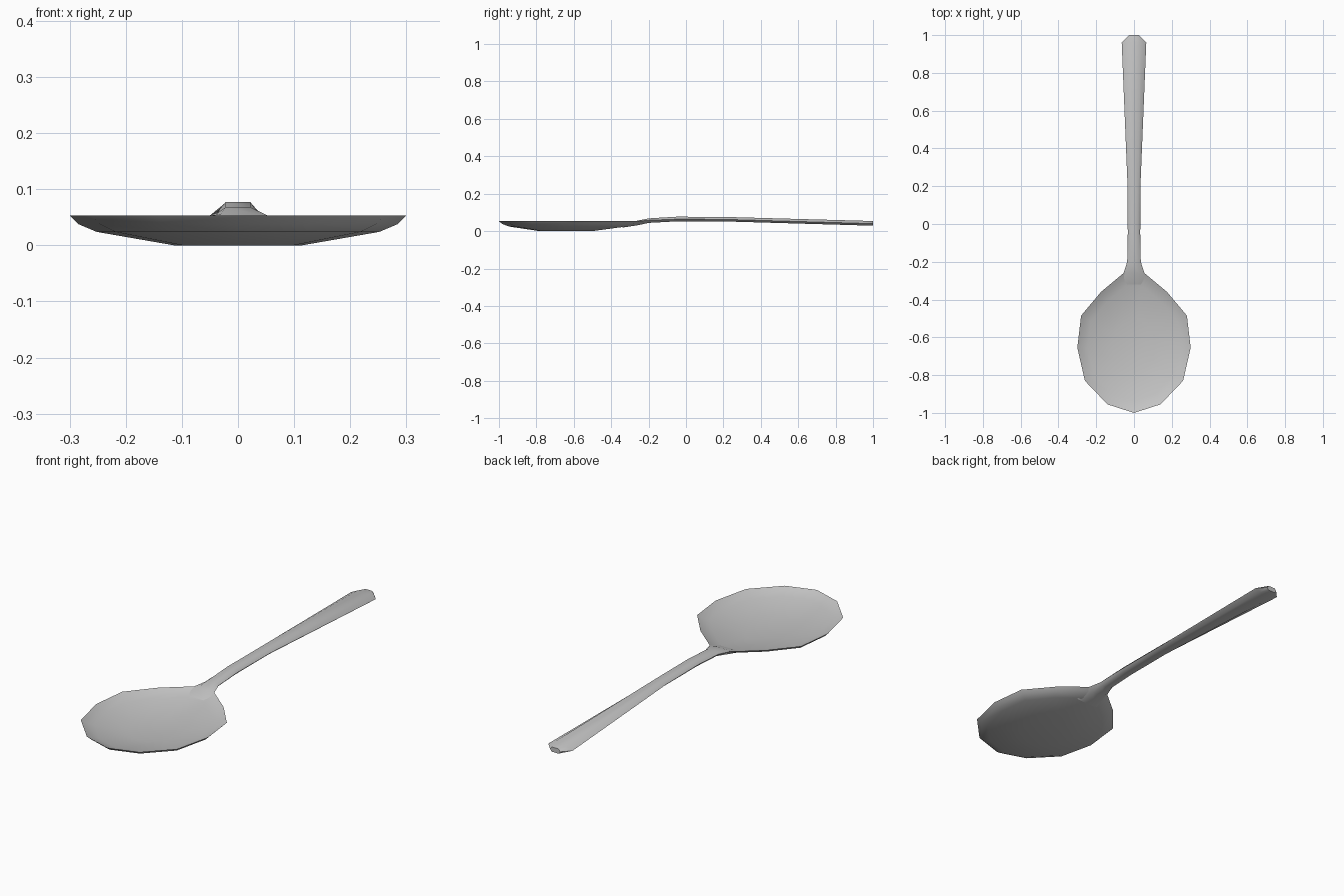
import bpy
import bmesh

if "Cube" in bpy.data.objects:
    bpy.data.objects.remove(bpy.data.objects["Cube"])

steel = bpy.data.materials.new("light grey steel")
steel.diffuse_color = (0.55, 0.55, 0.55, 1)
steel.use_nodes = True
steel.node_tree.nodes["Principled BSDF"].inputs["Base Color"].default_value = steel.diffuse_color


def finish(name, bm):
    bmesh.ops.recalc_face_normals(bm, faces=bm.faces)
    me = bpy.data.meshes.new(name)
    bm.to_mesh(me)
    bm.free()
    me.materials.append(steel)
    ob = bpy.data.objects.new(name, me)
    bpy.context.collection.objects.link(ob)
    bpy.ops.object.select_all(action='DESELECT')
    bpy.context.view_layer.objects.active = ob
    ob.select_set(True)
    bpy.ops.object.shade_smooth_by_angle(angle=1.1)


def bridge(bm, a, b):
    n = len(a)
    for i in range(n):
        j = (i + 1) % n
        bm.faces.new((a[i], a[j], b[j], b[i]))


# bowl: thin concave shell from concentric copies of the rim outline
half = [(0.14, -0.955), (0.26, -0.83), (0.30, -0.655),
        (0.28, -0.485), (0.175, -0.36), (0.055, -0.26)]
outline = [(0, -1.0)] + half + [(-x, y) for x, y in reversed(half)]
CY = -0.65
bm = bmesh.new()


def ring(scale, z):
    return [bm.verts.new((x * scale, CY + (y - CY) * scale, z)) for x, y in outline]


rim = ring(1.0, 0.053)
for profile in ([(0.95, 0.038), (0.84, 0.024), (0.38, 0.0)],
                [(0.94, 0.043), (0.82, 0.030), (0.38, 0.007)]):
    prev = rim
    for s, z in profile:
        cur = ring(s, z)
        bridge(bm, prev, cur)
        prev = cur
    bm.faces.new(prev)
finish("bowl", bm)

# handle: six-sided section swept from the neck to the tip
# y, half width, top half width, bottom z, side z, top z
stations = [(-0.34, 0.060, 0.040, 0.019, 0.022, 0.025),
            (-0.26, 0.055, 0.030, 0.031, 0.052, 0.056),
            (-0.20, 0.036, 0.022, 0.044, 0.058, 0.068),
            (-0.05, 0.033, 0.022, 0.052, 0.064, 0.077),
            (0.20, 0.034, 0.022, 0.052, 0.063, 0.076),
            (0.96, 0.065, 0.036, 0.030, 0.041, 0.055),
            (1.00, 0.027, 0.018, 0.030, 0.041, 0.053)]
bm = bmesh.new()
prev = None
for y, w, t, zb, zs, zt in stations:
    cur = [bm.verts.new((x, y, z)) for x, z in
           ((w, zs), (t, zt), (-t, zt), (-w, zs), (-t, zb), (t, zb))]
    if prev:
        bridge(bm, prev, cur)
    else:
        bm.faces.new(cur)
    prev = cur
bm.faces.new(prev)
finish("handle", bm)
